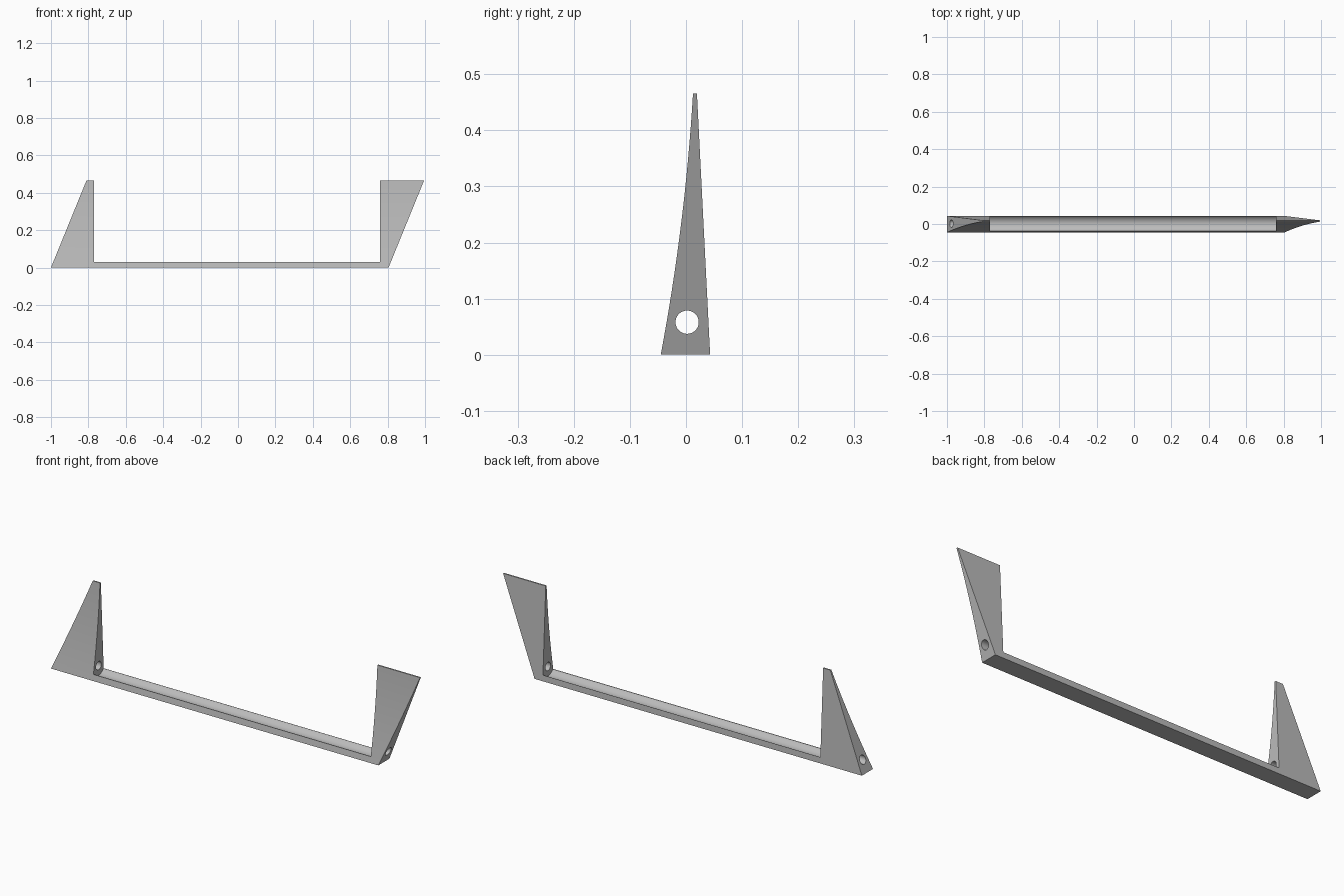
import bpy, bmesh, math

if "Cube" in bpy.data.objects:
    bpy.data.objects.remove(bpy.data.objects["Cube"], do_unlink=True)

HEIGHT = 0.466
LEAN = 0.19             # sideways lean of the outer ends
INNER = (-0.77, 0.76)   # inner faces of the two uprights
BAR_TOP = 0.03
AXIS_Y, AXIS_Z = 0.002, 0.058

grey = bpy.data.materials.new("plain_grey")
grey.use_nodes = True
grey.diffuse_color = (0.5, 0.5, 0.5, 1)
grey.node_tree.nodes["Principled BSDF"].inputs["Base Color"].default_value = (0.5, 0.5, 0.5, 1)


def make_object(name, bm):
    bmesh.ops.recalc_face_normals(bm, faces=bm.faces)
    mesh = bpy.data.meshes.new(name)
    bm.to_mesh(mesh)
    bm.free()
    mesh.materials.append(grey)
    obj = bpy.data.objects.new(name, mesh)
    bpy.context.collection.objects.link(obj)
    return obj


def prism(name, profile, x0, x1, lean=0.0):
    """Extrude a y-z profile along x, with ends that lean with height."""
    bm = bmesh.new()
    ends = [[bm.verts.new((x + lean * z / HEIGHT, y, z)) for y, z in profile]
            for x in (x0, x1)]
    for ring in ends:
        bm.faces.new(ring)
    n = len(profile)
    for i in range(n):
        j = (i + 1) % n
        bm.faces.new((ends[0][i], ends[0][j], ends[1][j], ends[1][i]))
    return make_object(name, bm)


def circle(radius, sides=48):
    return [(AXIS_Y + radius * math.cos(i * math.tau / sides),
             AXIS_Z + radius * math.sin(i * math.tau / sides)) for i in range(sides)]


def cut(body, cutter):
    cutter.hide_render = True
    mod = body.modifiers.new(cutter.name, 'BOOLEAN')
    mod.operation = 'DIFFERENCE'
    mod.solver = 'EXACT'
    mod.object = cutter
    bpy.context.view_layer.objects.active = body
    bpy.ops.object.modifier_apply(modifier=mod.name)
    bpy.data.objects.remove(cutter, do_unlink=True)


# Tapered body: straight back, hollow-curved front
steps = 16
front = []
for i in range(steps + 1):
    t = i / steps
    front.append((-0.045 + 0.0875 * t - 0.03 * t * t, HEIGHT * t))
profile = front + [(0.0195, HEIGHT), (0.043, 0)]
bracket = prism("bracket", profile, -1.0, 0.805, LEAN)

# Open space between the uprights
gap = [(-0.2, BAR_TOP), (0.2, BAR_TOP), (0.2, 0.7), (-0.2, 0.7)]
cut(bracket, prism("gap_cutter", gap, *INNER))

# Rounded groove along the bar, and the round hole through both uprights
cut(bracket, prism("groove_cutter", circle(0.0476, 64), *INNER))
cut(bracket, prism("hole_cutter", circle(0.0207), -1.2, 1.2))

# Smooth curved areas, sharp edges
bpy.ops.object.select_all(action='DESELECT')
bracket.select_set(True)
bpy.context.view_layer.objects.active = bracket
bpy.ops.object.shade_smooth_by_angle(angle=math.radians(25))
